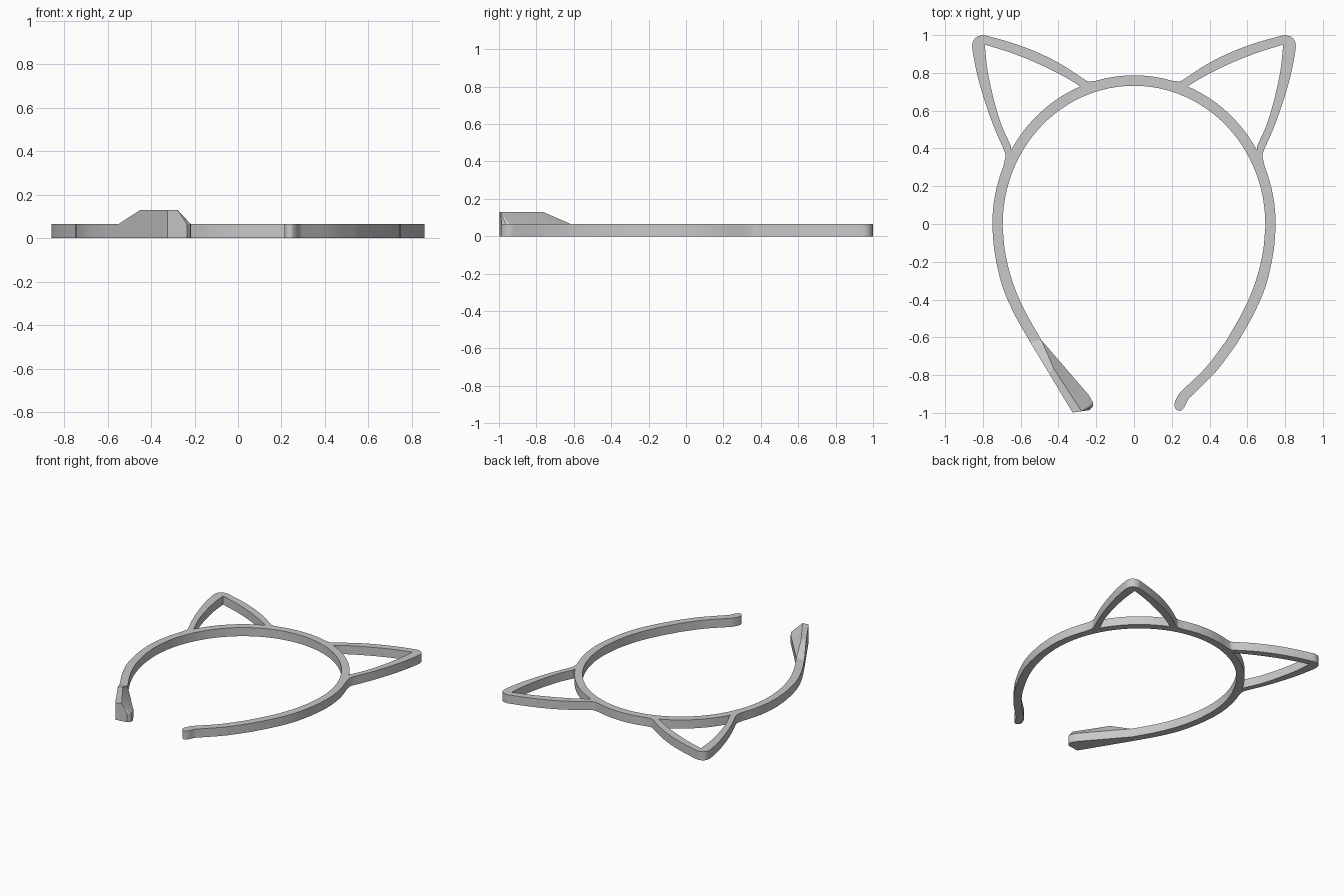
import bpy, bmesh
from math import sin, cos, asin, acos, pi
from mathutils import Vector

THICK = 0.065
if "Cube" in bpy.data.objects:
    bpy.data.objects.remove(bpy.data.objects["Cube"], do_unlink=True)

grey = bpy.data.materials.new("light_grey_plastic")
grey.use_nodes = True
colour = (0.58, 0.58, 0.58, 1)
grey.diffuse_color = colour
grey.node_tree.nodes["Principled BSDF"].inputs["Base Color"].default_value = colour


def smooth(pts, steps=5):
    """Smooth curve through the points, including both ends."""
    p = [Vector(q) for q in pts]
    p = [2 * p[0] - p[1]] + p + [2 * p[-1] - p[-2]]
    out = []
    for a, b, c, d in zip(p, p[1:], p[2:], p[3:]):
        for i in range(steps):
            t = i / steps
            out.append(0.5 * (2 * b + (c - a) * t + (2 * a - 5 * b + 4 * c - d) * t ** 2
                              + (3 * b - a - 3 * c + d) * t ** 3))
    return out + [p[-2]]


def arc(rx, ry, start, end, n=16):
    """Piece of an ellipse about the centre."""
    angles = [start + (end - start) * i / n for i in range(n + 1)]
    return [Vector((rx * cos(a), ry * sin(a))) for a in angles]


def mirror(pts):
    return [Vector((-p.x, p.y)) for p in reversed(pts)]


def finish(obj, angle):
    obj.data.materials.clear()
    obj.data.materials.append(grey)
    bpy.ops.object.select_all(action='DESELECT')
    obj.select_set(True)
    bpy.context.view_layer.objects.active = obj
    bpy.ops.object.shade_smooth_by_angle(angle=angle)


# Outer edge of one half: crown, ear, side
RX, RY = 0.75, 0.787
crown = arc(RX, RY, pi / 2, acos(0.2 / RX), 8)
ear_top = smooth([(0.217, 0.757), (0.238, 0.755), (0.265, 0.767), (0.38, 0.842),
                  (0.51, 0.908), (0.65, 0.96), (0.785, 0.998)])
ear_tip = smooth([(0.8, 1), (0.832, 0.991), (0.852, 0.968), (0.857, 0.94)], 3)
ear_side = smooth([(0.852, 0.9), (0.83, 0.79), (0.79, 0.65), (0.74, 0.51),
                   (0.69, 0.395), (0.681, 0.362), (0.687, 0.325)])
temple = arc(RX, RY, asin(0.3 / RY), 0, 8)
upper = crown + ear_top + ear_tip + ear_side + temple

# Lower side edges, down to where the clip begins
side_out = smooth([(0.75, -0.02), (0.738, -0.15), (0.70, -0.32), (0.637, -0.47), (0.55, -0.625)])
side_in = smooth([(0.49, -0.615), (0.583, -0.45), (0.645, -0.30), (0.682, -0.15), (0.695, -0.02)])
inner_arc = arc(0.695, 0.732, 0, pi, 48)

# The plain rounded end and the wider clip end
plain_end = smooth([(0.54, -0.64), (0.435, -0.78), (0.31, -0.905), (0.285, -0.932),
                    (0.268, -0.968), (0.245, -0.989), (0.22, -0.978), (0.215, -0.95),
                    (0.235, -0.905), (0.26, -0.877), (0.38, -0.76), (0.48, -0.63)])
clip_base = [(-0.55, -0.625), (-0.325, -0.998), (-0.235, -0.985), (-0.218, -0.965),
             (-0.217, -0.945), (-0.24, -0.905), (-0.49, -0.615)]
clip_end = [Vector(p) for p in reversed(clip_base[1:-1])]

outline = (upper + side_out + plain_end + side_in + inner_arc
           + mirror(side_in) + clip_end + mirror(side_out) + mirror(upper))

# Opening inside an ear, bounded below by the band
hole = (smooth([(0.285, 0.73), (0.38, 0.786), (0.51, 0.85), (0.65, 0.906), (0.79, 0.95)])
        + smooth([(0.79, 0.95), (0.775, 0.81), (0.74, 0.65), (0.70, 0.52), (0.65, 0.41)])
        + arc(RX, RY, acos(0.65 / RX), acos(0.285 / RX)))

# Extruded flat band with both ears
curve = bpy.data.curves.new("cat_ear_headband", 'CURVE')
curve.dimensions = '2D'
curve.fill_mode = 'BOTH'
curve.extrude = THICK / 2
for loop in (outline, hole, mirror(hole)):
    pts = [p for p, q in zip(loop, loop[1:] + loop[:1]) if (p - q).length > 0.002]
    spline = curve.splines.new('POLY')
    spline.points.add(len(pts) - 1)
    for point, p in zip(spline.points, pts):
        point.co = (p.x, p.y, 0, 1)
    spline.use_cyclic_u = True
band = bpy.data.objects.new("cat_ear_headband", curve)
bpy.context.collection.objects.link(band)
bpy.ops.object.select_all(action='DESELECT')
band.select_set(True)
bpy.context.view_layer.objects.active = band
bpy.ops.object.convert(target='MESH')
band = bpy.context.view_layer.objects.active
bm = bmesh.new()
bm.from_mesh(band.data)
bmesh.ops.translate(bm, verts=bm.verts, vec=(0, 0, THICK / 2))
bmesh.ops.remove_doubles(bm, verts=bm.verts, dist=0.0001)
bmesh.ops.recalc_face_normals(bm, faces=bm.faces)
bm.to_mesh(band.data)
bm.free()
finish(band, 0.6)

# Raised wedge on the clip end
ridge = [(-0.45, -0.791), (-0.325, -0.998), (-0.278, -0.991), (-0.425, -0.765)]
bm = bmesh.new()
for pts, z in ((clip_base, THICK), (ridge, 2 * THICK)):
    for x, y in pts:
        bm.verts.new((x, y, z))
bmesh.ops.convex_hull(bm, input=bm.verts)
bmesh.ops.dissolve_limit(bm, angle_limit=0.03, verts=bm.verts, edges=bm.edges)
bmesh.ops.recalc_face_normals(bm, faces=bm.faces)
mesh = bpy.data.meshes.new("clip_wedge")
bm.to_mesh(mesh)
bm.free()
wedge = bpy.data.objects.new("clip_wedge", mesh)
bpy.context.collection.objects.link(wedge)
finish(wedge, 0.3)
